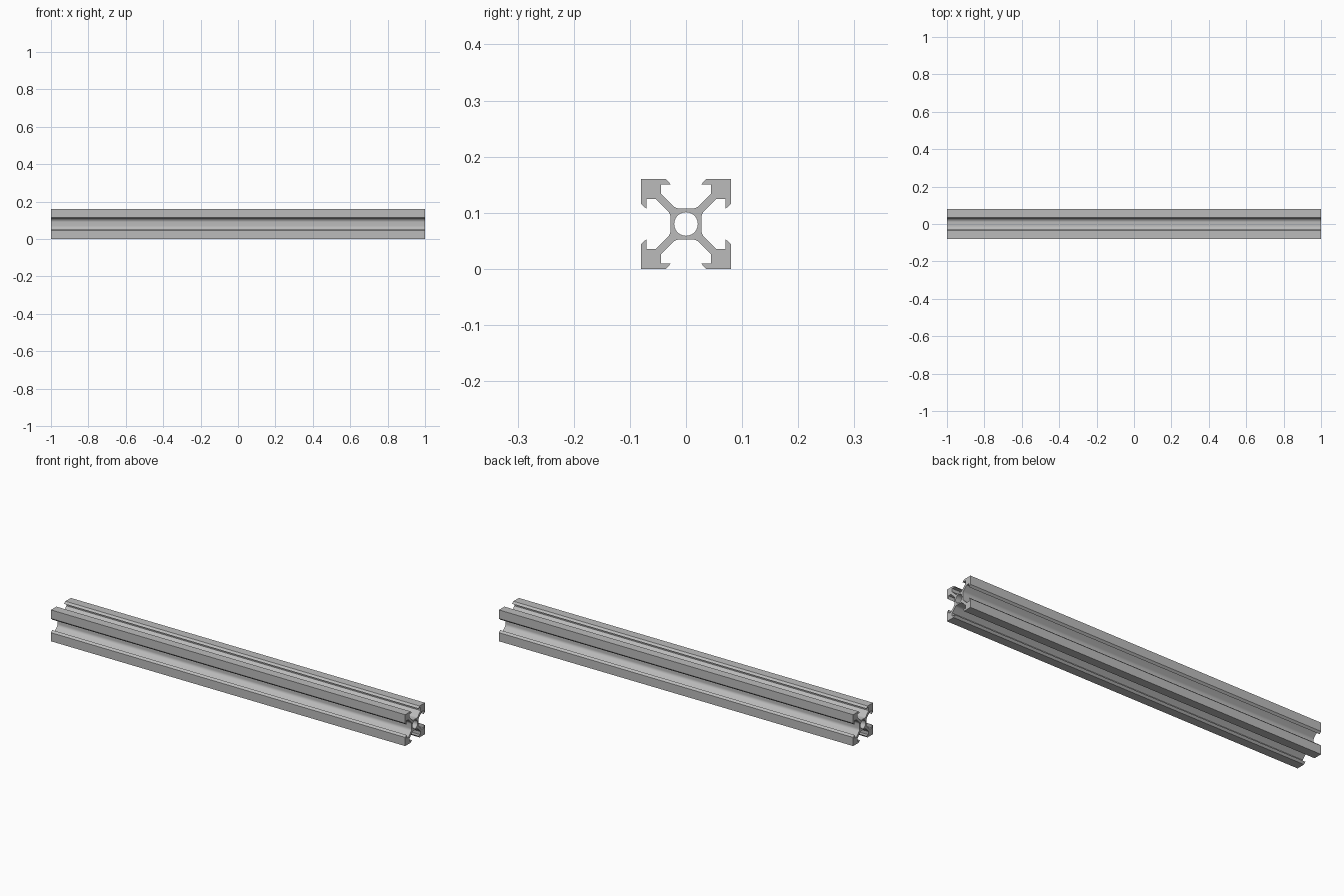
import bpy, bmesh, math

if "Cube" in bpy.data.objects:
    bpy.data.objects.remove(bpy.data.objects["Cube"])

HALF_LEN, CENTRE_Z = 1.0, 0.08

# Half of one corner of the profile: hub flat -> fillet -> arm -> slot lip
R, FX, FZ = 0.0193, 0.0105, 0.0468
half = [(FX + R * math.sin(a), FZ - R * math.cos(a))
        for a in (math.radians(45 * i / 5) for i in range(6))]
half += [(0.0445, 0.0535), (0.0445, 0.07), (0.0265, 0.07), (0.036, 0.08)]

# Mirror across the diagonal, then turn the corner four times
corner = half + [(0.08, 0.08)] + [(v, u) for u, v in reversed(half)]
outline = []
for _ in range(4):
    outline += corner
    corner = [(v, -u) for u, v in corner]

# Round centre bore
N = 40
bore = [(0.021 * math.cos(2 * math.pi * i / N), 0.021 * math.sin(2 * math.pi * i / N))
        for i in range(N)]


def add_loop(bm, pts):
    vs = [bm.verts.new((-HALF_LEN, y, z + CENTRE_Z)) for y, z in pts]
    return [bm.edges.new((vs[i], vs[(i + 1) % len(vs)])) for i in range(len(vs))]


# Fill the end cap and extrude along the length
bm = bmesh.new()
edges = add_loop(bm, outline) + add_loop(bm, bore)
bmesh.ops.triangle_fill(bm, edges=edges, use_beauty=True, normal=(-1, 0, 0))
ext = bmesh.ops.extrude_face_region(bm, geom=bm.faces[:], use_keep_orig=True)
moved = [g for g in ext["geom"] if isinstance(g, bmesh.types.BMVert)]
bmesh.ops.translate(bm, verts=moved, vec=(2 * HALF_LEN, 0, 0))
bmesh.ops.recalc_face_normals(bm, faces=bm.faces[:])

mesh = bpy.data.meshes.new("slotted_rail")
bm.to_mesh(mesh)
bm.free()
rail = bpy.data.objects.new("slotted_rail", mesh)
bpy.context.collection.objects.link(rail)

# Plain aluminium grey
mat = bpy.data.materials.new("aluminium grey")
mat.diffuse_color = (0.5, 0.5, 0.5, 1)
mat.use_nodes = True
mat.node_tree.nodes["Principled BSDF"].inputs["Base Color"].default_value = mat.diffuse_color
mesh.materials.append(mat)

# Smooth fillets and bore, sharp edges elsewhere
bpy.context.view_layer.objects.active = rail
rail.select_set(True)
bpy.ops.object.shade_smooth_by_angle(angle=math.radians(30))
